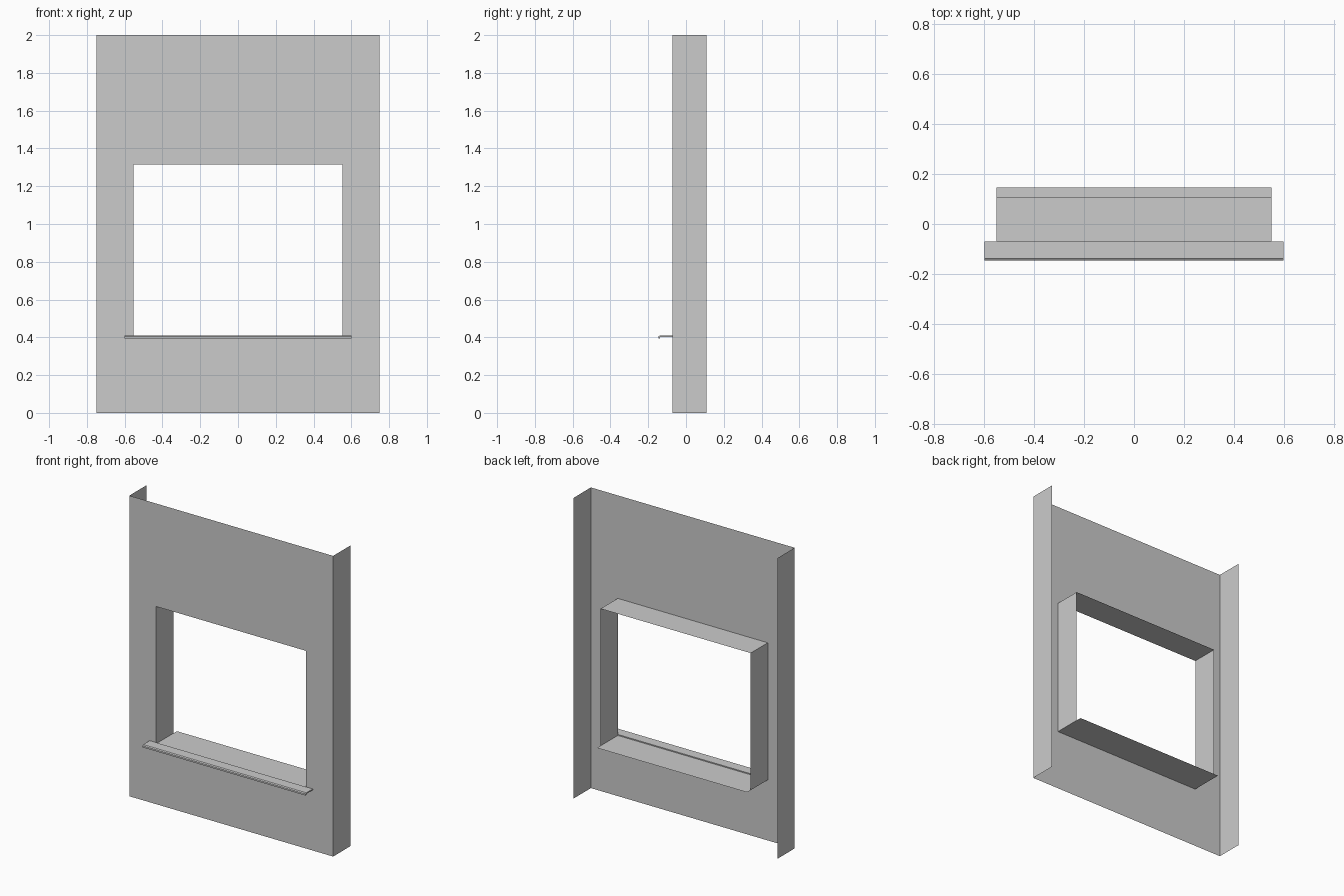
import bpy

if "Cube" in bpy.data.objects:
    bpy.data.objects.remove(bpy.data.objects["Cube"])

FRONT, BACK = -0.071, 0.109      # wall face and rear edge of the returns
W, H = 0.75, 2.0                 # half width and height of the wall
OX, OZ0, OZ1 = 0.552, 0.403, 1.315  # window opening


def make(name, verts, faces):
    mesh = bpy.data.meshes.new(name)
    mesh.from_pydata(verts, [], faces)
    mesh.update()
    obj = bpy.data.objects.new(name, mesh)
    bpy.context.collection.objects.link(obj)
    return obj


def rect_loop(x, z0, z1, y):
    return [(-x, y, z0), (x, y, z0), (x, y, z1), (-x, y, z1)]


def extrude_x(name, profile, x, closed=True):
    # Sweep a (y, z) profile from -x to x
    n = len(profile)
    verts = [(s * x, y, z) for s in (-1, 1) for y, z in profile]
    faces = [(i, (i + 1) % n, n + (i + 1) % n, n + i)
             for i in range(n if closed else n - 1)]
    if closed:
        faces += [tuple(reversed(range(n))), tuple(range(n, 2 * n))]
    return make(name, verts, faces)


# Front wall sheet with the window opening
make("front_wall", rect_loop(W, 0, H, FRONT) + rect_loop(OX, OZ0, OZ1, FRONT),
     [(i, (i + 1) % 4, 4 + (i + 1) % 4, 4 + i) for i in range(4)])

# Side returns
for side, label in ((-1, "left"), (1, "right")):
    make(label + "_wall_return",
         [(side * W, FRONT, 0), (side * W, BACK, 0),
          (side * W, BACK, H), (side * W, FRONT, H)],
         [(0, 1, 2, 3) if side > 0 else (3, 2, 1, 0)])

# Window jambs and head
make("window_reveal", rect_loop(OX, OZ0, OZ1, FRONT) + rect_loop(OX, OZ0, OZ1, BACK),
     [(i, 4 + i, 4 + (i + 1) % 4, (i + 1) % 4) for i in (1, 2, 3)])

# Inner sill sheet running past the back of the reveal
extrude_x("inner_sill", [(FRONT, OZ0), (BACK, OZ0), (0.146, OZ0)], OX, closed=False)

# Outer ledge with a turned-down, chamfered nose
extrude_x("outer_ledge",
          [(FRONT, 0.41), (-0.139, 0.41), (-0.146, 0.405), (-0.146, 0.394),
           (-0.138, 0.394), (-0.137, 0.402), (FRONT, 0.402)], 0.6)
